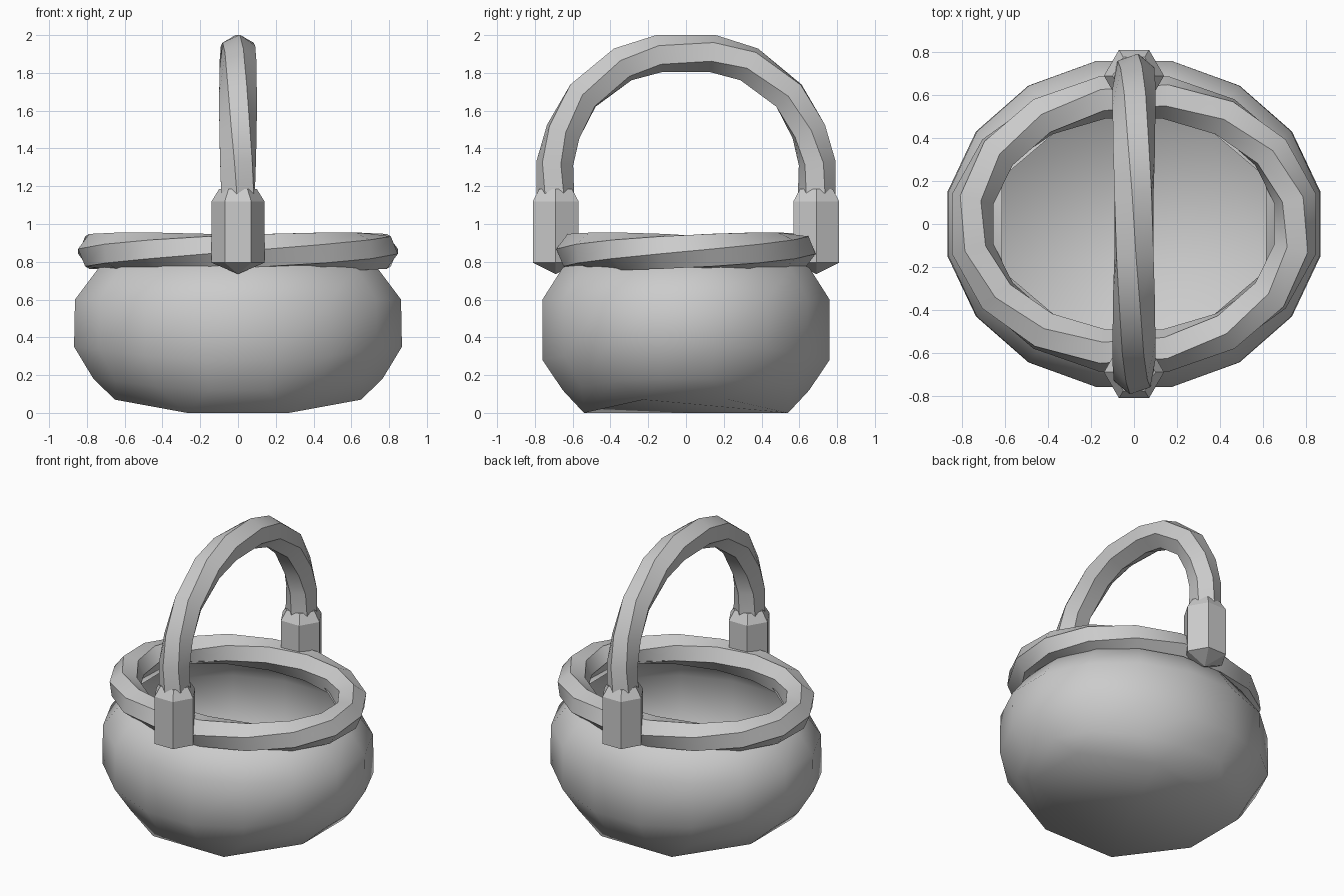
import bpy, bmesh, math
from math import sin, cos, pi, radians
from mathutils import Vector

if "Cube" in bpy.data.objects:
    bpy.data.objects.remove(bpy.data.objects["Cube"])


def make_object(name, bm, smooth_angle=None):
    bmesh.ops.remove_doubles(bm, verts=bm.verts, dist=0.001)
    bmesh.ops.recalc_face_normals(bm, faces=bm.faces)
    mesh = bpy.data.meshes.new(name)
    bm.to_mesh(mesh)
    bm.free()
    obj = bpy.data.objects.new(name, mesh)
    bpy.context.collection.objects.link(obj)
    if smooth_angle:
        bpy.ops.object.select_all(action='DESELECT')
        obj.select_set(True)
        bpy.context.view_layer.objects.active = obj
        bpy.ops.object.shade_smooth_by_angle(angle=radians(smooth_angle))
    return obj


def loft(bm, rings, closed=False):
    """Bridge consecutive vertex rings with quads."""
    rows = [[bm.verts.new(p) for p in ring] for ring in rings]
    n = len(rows[0])
    pairs = list(zip(rows, rows[1:]))
    if closed:
        pairs.append((rows[-1], rows[0]))
    for a, b in pairs:
        for i in range(n):
            j = (i + 1) % n
            bm.faces.new((a[i], a[j], b[j], b[i]))
    return rows


def hexagon(center, out, up, turn, radius=0.1):
    return [Vector(center) + radius * (cos(turn + k * pi / 3) * out + sin(turn + k * pi / 3) * up)
            for k in range(6)]


UP = Vector((0, 0, 1))

# Oval bowl: octagonal base and mouth, 16-sided belly, base raised at both ends
profile = [  # rx, ry, z, rise at the ends, octagonal
    (0.705, 0.585, 0.00, 0.07, True),
    (0.78, 0.665, 0.12, 0.06, False),
    (0.885, 0.775, 0.28, 0.07, False),
    (0.88, 0.775, 0.60, 0.0, False),
    (0.75, 0.665, 0.77, 0.0, False),
    (0.665, 0.565, 0.82, 0.0, True),
]
rings = []
for rx, ry, z, rise, octagonal in profile:
    ring = []
    for i in range(16):
        a = (i // 2 + 0.5) * pi / 4 if octagonal else (i + 0.5) * pi / 8
        t = min(max((abs(cos(a)) - 0.383) / 0.54, 0), 1)
        ring.append((rx * cos(a), ry * sin(a), z + rise * t))
    rings.append(ring)
bm = bmesh.new()
rows = loft(bm, rings)
bm.faces.new(rows[0][::2])
bmesh.ops.dissolve_degenerate(bm, dist=0.001, edges=bm.edges)
make_object("bowl", bm, 60)

# Twisted hexagonal rim
rings = []
for i in range(16):
    a = (i + 0.5) * pi / 8
    out = Vector((cos(a) / 0.765, sin(a) / 0.6, 0)).normalized()
    rings.append(hexagon((0.765 * cos(a), 0.6 * sin(a), 0.855), out, UP, a * 2 / 3))
bm = bmesh.new()
rows = loft(bm, rings)
# close the loop; the twist shifts the seam by whole hexagon sides
for k in range(6):
    a, b = rows[-1], rows[0]
    s = 4
    bm.faces.new((a[k], a[(k + 1) % 6], b[(k + 1 + s) % 6], b[(k + s) % 6]))
make_object("rim", bm, 35)

# Twisted hexagonal arched handle
half = [(0.69, 1.08), (0.695, 1.32), (0.65, 1.49), (0.545, 1.68), (0.335, 1.845), (0.14, 1.903)]
path = [Vector((0, -y, z)) for y, z in half] + [Vector((0, y, z)) for y, z in reversed(half)]
rings = []
for i, p in enumerate(path):
    tangent = (path[min(i + 1, 11)] - path[max(i - 1, 0)]).normalized()
    side = Vector((1, 0, 0))
    out = side.cross(tangent)
    turn = radians(60 - 120 * i / 11)
    rings.append(hexagon(p, out, side, turn))
bm = bmesh.new()
rows = loft(bm, rings)
bm.faces.new(rows[0])
bm.faces.new(rows[-1])
make_object("handle", bm, 35)

# Hexagonal sockets with pointed undersides
for name, sign in (("front_socket", -1), ("back_socket", 1)):
    rings = [hexagon((0, sign * 0.69, z), Vector((1, 0, 0)), Vector((0, 1, 0)), 0, r)
             for r, z in ((0.0, 0.735), (0.14, 0.795), (0.14, 1.12), (0.1, 1.185))]
    bm = bmesh.new()
    rows = loft(bm, rings)
    bm.faces.new(rows[-1])
    bmesh.ops.dissolve_degenerate(bm, dist=0.0005, edges=bm.edges)
    make_object(name, bm)
